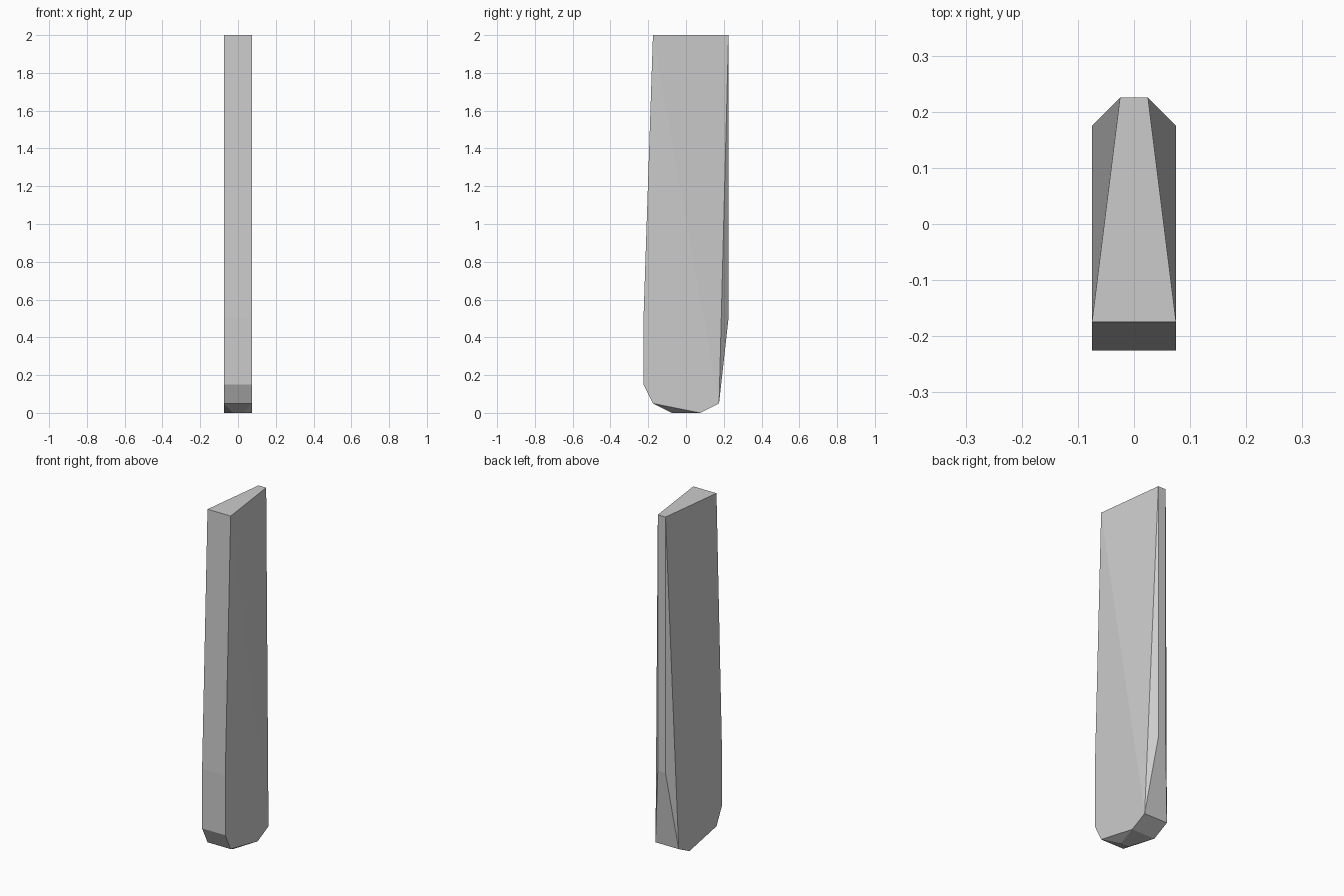
import bpy, bmesh, math

if "Cube" in bpy.data.objects:
    bpy.data.objects.remove(bpy.data.objects["Cube"])

# Half outline of the chiselled post: (half width, y, z)
outline = [
    (0.025, 0.225, 2.00), (0.075, -0.175, 2.00),   # wedge-shaped top
    (0.075, -0.225, 0.50), (0.075, -0.225, 0.15),  # front face
    (0.075, -0.175, 0.05), (0.025, -0.075, 0.00),  # front of foot
    (0.075, 0.075, 0.00), (0.075, 0.175, 0.05),    # back of foot
    (0.025, 0.225, 0.50),                          # back ridge
]

# Mirror the outline and wrap it in a convex skin
bm = bmesh.new()
for x, y, z in outline:
    for side in (-1, 1):
        bm.verts.new((side * x, y, z))
bmesh.ops.convex_hull(bm, input=bm.verts[:])
bmesh.ops.dissolve_limit(bm, angle_limit=math.radians(0.2),
                         verts=bm.verts[:], edges=bm.edges[:])
bmesh.ops.recalc_face_normals(bm, faces=bm.faces[:])

mesh = bpy.data.meshes.new("chiselled_post")
bm.to_mesh(mesh)
bm.free()
bpy.context.collection.objects.link(bpy.data.objects.new("chiselled_post", mesh))
